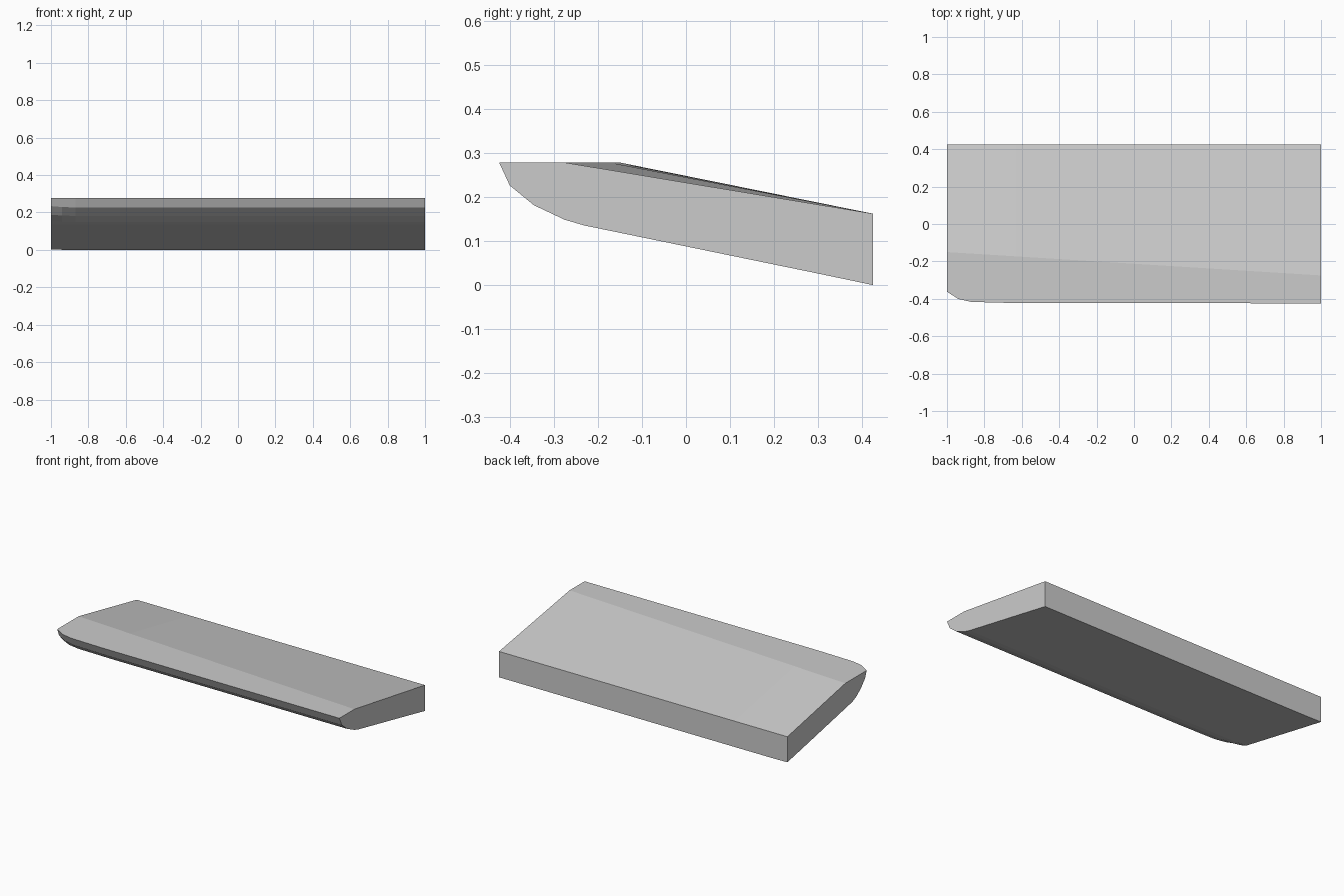
import bpy, bmesh

if "Cube" in bpy.data.objects:
    bpy.data.objects.remove(bpy.data.objects["Cube"])

# Lower front profile (y, z): full section, and the tucked-in left end
full = [(-0.424, 0.278), (-0.40, 0.226), (-0.345, 0.181), (-0.275, 0.148),
        (-0.23, 0.135), (0.30, 0.026), (0.424, 0.0)]
tucked = [(-0.362, 0.278), (-0.345, 0.234), (-0.305, 0.188), (-0.26, 0.154),
          (-0.22, 0.135), (0.30, 0.027), (0.424, 0.002)]

# Stations along the length: (x, blend from tucked to full)
stations = [(-1.0, 0.0), (-0.94, 0.62), (-0.87, 0.88), (-0.63, 0.98), (1.0, 1.0)]


def section(x, t):
    pts = [(a[0] + (b[0] - a[0]) * t, a[1] + (b[1] - a[1]) * t)
           for a, b in zip(tucked, full)]
    crease = -0.15 - 0.125 * (x + 1) / 2   # crease runs diagonally across the top
    pts += [(0.424, 0.162), (crease, 0.278)]
    return [(x, y, z) for y, z in pts]


# Loft the sections into one closed slab
bm = bmesh.new()
rings = [[bm.verts.new(p) for p in section(x, t)] for x, t in stations]
n = len(rings[0])
for a, b in zip(rings, rings[1:]):
    for i in range(n):
        j = (i + 1) % n
        bm.faces.new((a[i], a[j], b[j], b[i]))
bm.faces.new(rings[0])
bm.faces.new(rings[-1][::-1])
bmesh.ops.recalc_face_normals(bm, faces=bm.faces[:])

mesh = bpy.data.meshes.new("wedge_slab")
bm.to_mesh(mesh)
bm.free()
slab = bpy.data.objects.new("wedge_slab", mesh)
bpy.context.collection.objects.link(slab)
